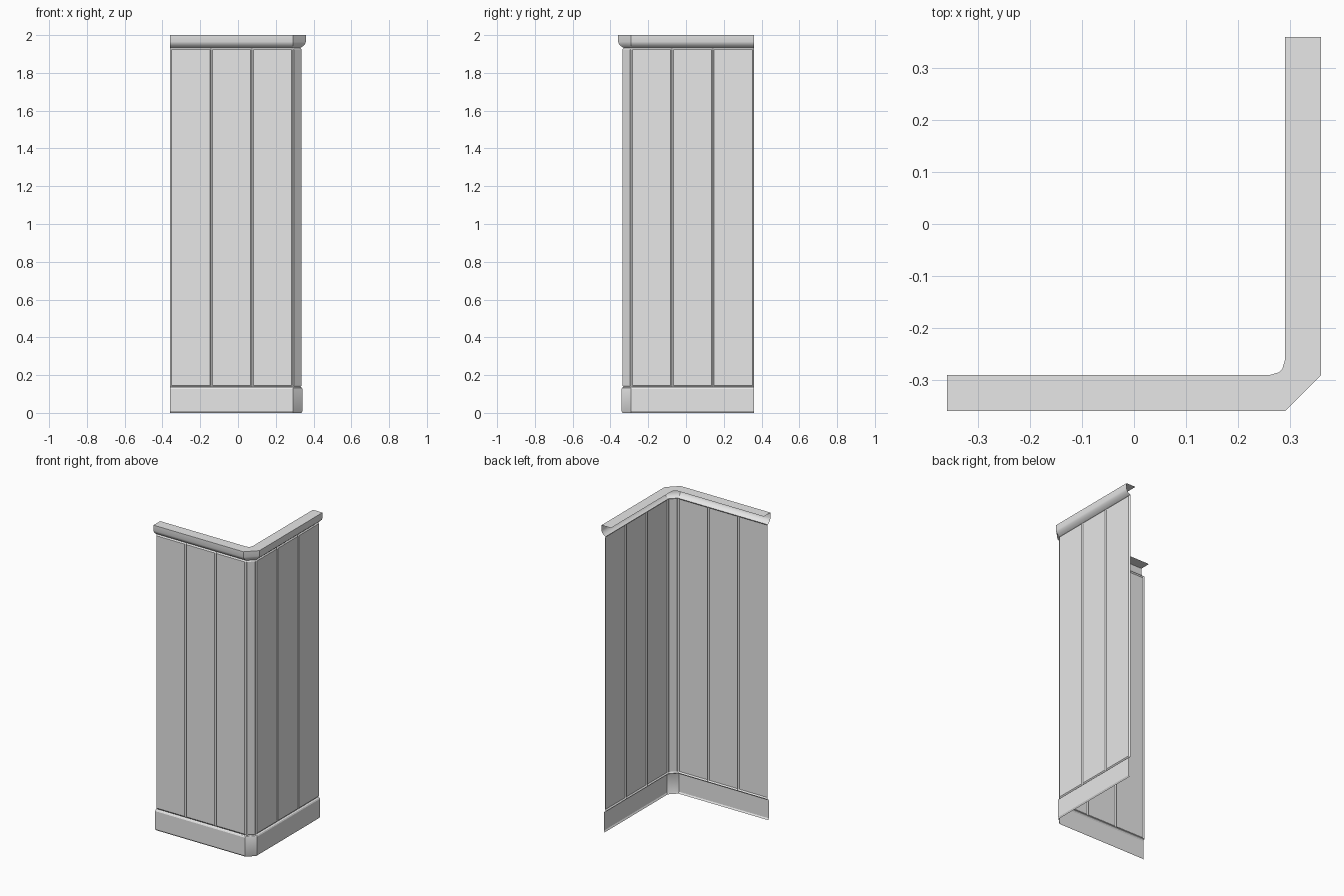
import bpy
import math

cube = bpy.data.objects.get("Cube")
if cube:
    bpy.data.objects.remove(cube, do_unlink=True)

HALF = 0.359      # half of the footprint
SEAM = 0.291      # where each straight run meets the angled corner
BEVEL = 0.007     # width and depth of the plank bevels

grey = bpy.data.materials.new("plain_grey")
grey.use_nodes = True
grey.diffuse_color = (0.8, 0.8, 0.8, 1)
grey.node_tree.nodes["Principled BSDF"].inputs["Base Color"].default_value = (0.8, 0.8, 0.8, 1)


def mirrored(p):
    """Reflect across the diagonal that runs through the corner."""
    return (-p[1], -p[0])


def along_corner(p, t):
    q = mirrored(p)
    return (p[0] + (q[0] - p[0]) * t, p[1] + (q[1] - p[1]) * t)


def build_sheet(name, rows):
    """Join rows of (half outline, height) into a sheet around the corner."""
    verts, faces = [], []
    for half, z in rows:
        outline = half + [mirrored(p) for p in reversed(half)]
        verts += [(x, y, z) for x, y in outline]
    n = len(outline)
    for r in range(len(rows) - 1):
        for i in range(n - 1):
            a = r * n + i
            faces.append((a, a + 1, a + 1 + n, a + n))
    mesh = bpy.data.meshes.new(name)
    mesh.from_pydata(verts, [], faces)
    mesh.materials.append(grey)
    obj = bpy.data.objects.new(name, mesh)
    bpy.context.collection.objects.link(obj)
    bpy.ops.object.select_all(action="DESELECT")
    obj.select_set(True)
    bpy.context.view_layer.objects.active = obj
    bpy.ops.object.shade_smooth_by_angle(angle=math.radians(25))
    return obj


def trim_half(depth):
    """Plain run ending in the angled corner."""
    y = depth - HALF
    a = (SEAM, y)
    return [(-HALF, y), a, along_corner(a, 0.4)]


def lip_half(depth):
    """Back edge of the cap, with a rounded inner corner."""
    y = depth - HALF
    a = (-y - 0.028, y)
    m = along_corner(a, 0.4)
    return [(-HALF, y), a, (m[0] + 0.006, m[1] - 0.006)]


def plank_half(depth, recess):
    """Three planks with bevelled joints, then the start of the corner."""
    face = depth - HALF
    width = (SEAM + HALF) / 3
    points = []
    for k in range(4):
        x = -HALF + k * width
        if k > 0:
            points.append((x - BEVEL, face + recess))
        points.append((x, face + BEVEL))
        if k < 3:
            points.append((x + BEVEL, face + recess))
    points.append(along_corner((SEAM, face + recess), 0.12))
    return points


# Skirting board at the foot
skirting = [(0.023, 0), (0.017, 0.01), (0.017, 0.126), (0.021, 0.133), (0.029, 0.137)]
build_sheet("skirting_board", [(trim_half(d), z) for d, z in skirting])

# Planked wall with bevels on all plank edges
wall = [(BEVEL, 0.137), (0, 0.146), (0, 1.924), (BEVEL, 1.932)]
build_sheet("plank_wall", [(plank_half(0.022, r), z) for r, z in wall])

# Cap rail: sloped underside, upright front and flat top
cap = [(0.029, 1.932), (0.022, 1.936), (0.013, 1.943), (0.004, 1.953), (0, 1.965), (0, 2.0)]
rows = [(trim_half(d), z) for d, z in cap]
rows.append((lip_half(0.069), 2.0))
build_sheet("cap_rail", rows)
